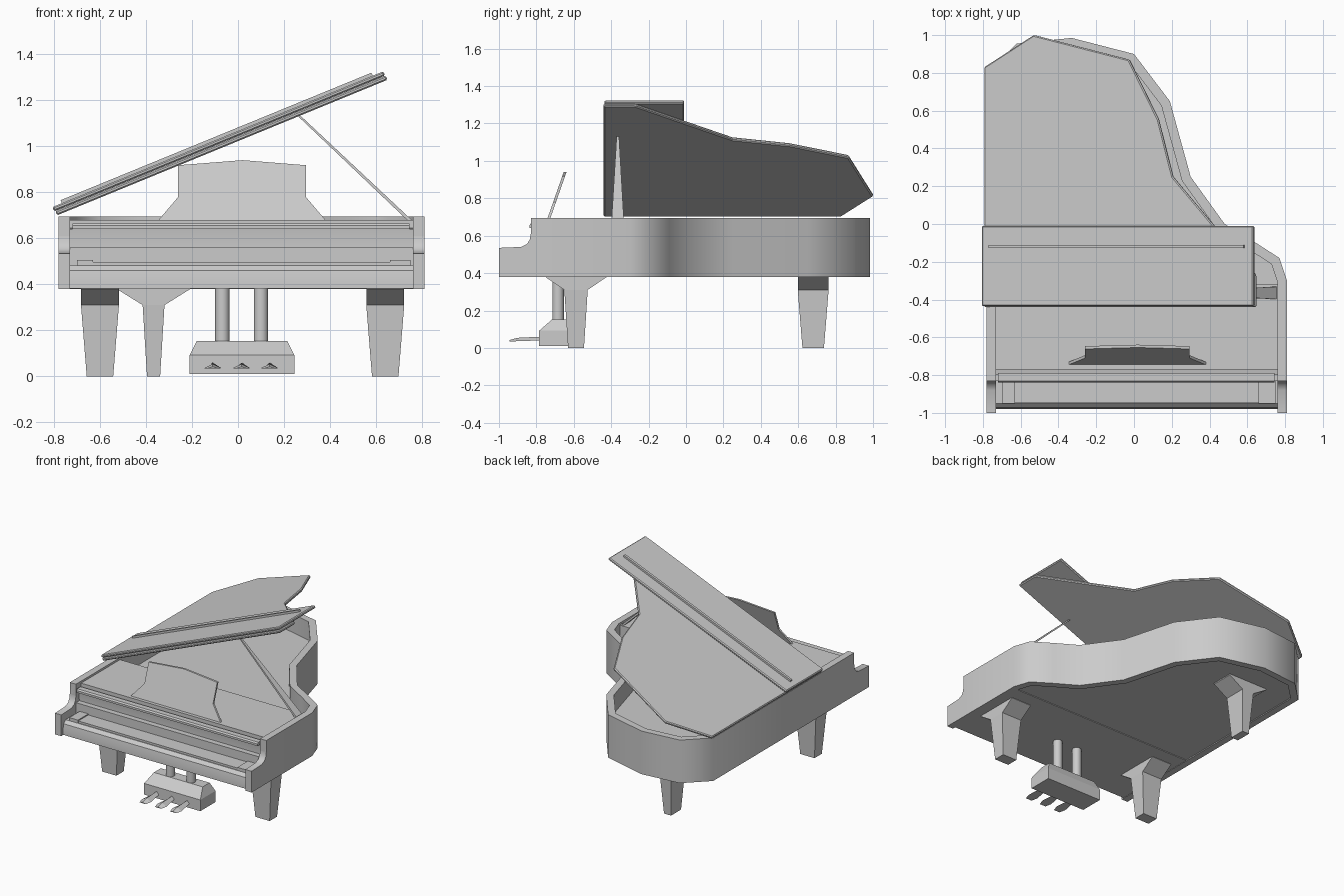
import bpy, bmesh, math
from mathutils import Vector

if "Cube" in bpy.data.objects:
    bpy.data.objects.remove(bpy.data.objects["Cube"])


def loft(name, loops, smooth=None):
    """Skin equal-length point loops and cap both ends."""
    bm = bmesh.new()
    rings = [[bm.verts.new(p) for p in loop] for loop in loops]
    n = len(rings[0])
    for a, b in zip(rings, rings[1:]):
        for i in range(n):
            j = (i + 1) % n
            bm.faces.new((a[i], a[j], b[j], b[i]))
    bm.faces.new(rings[0])
    bm.faces.new(rings[-1])
    bmesh.ops.recalc_face_normals(bm, faces=bm.faces[:])
    me = bpy.data.meshes.new(name)
    bm.to_mesh(me)
    bm.free()
    ob = bpy.data.objects.new(name, me)
    bpy.context.collection.objects.link(ob)
    if smooth:
        bpy.ops.object.select_all(action='DESELECT')
        ob.select_set(True)
        bpy.context.view_layer.objects.active = ob
        bpy.ops.object.shade_smooth_by_angle(angle=math.radians(smooth))
    return ob


def prism(name, pts, lo, hi, axis, smooth=None):
    place = {'x': lambda a, b, c: (c, a, b),
             'y': lambda a, b, c: (a, c, b),
             'z': lambda a, b, c: (a, b, c)}[axis]
    return loft(name, [[place(a, b, c) for a, b in pts] for c in (lo, hi)], smooth)


def rect(x0, x1, y0, y1):
    return [(x0, y0), (x1, y0), (x1, y1), (x0, y1)]


def rect3(x0, x1, y0, y1, z):
    return [(x, y, z) for x, y in rect(x0, x1, y0, y1)]


def inset(path, d):
    """Mitred offset of an open path toward its right side."""
    out = []
    for i, p in enumerate(path):
        dirs = []
        if i > 0:
            dirs.append((p - path[i - 1]).normalized())
        if i < len(path) - 1:
            dirs.append((path[i + 1] - p).normalized())
        normals = [Vector((t.y, -t.x)) for t in dirs]
        m = sum(normals, Vector((0, 0))).normalized()
        out.append(p + m * d / m.dot(normals[0]))
    return out


# Curved case rim
outline = [Vector(p) for p in [
    (-.78, -.83), (-.78, .80), (-.62, .955), (-.33, .985), (0, .90), (.19, .65),
    (.30, .25), (.48, 0), (.63, -.09), (.77, -.18), (.81, -.30), (.81, -.83)]]
inner = inset(outline, .05)
loft("case_rim", [[(o.x, o.y, .38), (o.x, o.y, .695), (i.x, i.y, .695), (i.x, i.y, .38)]
                  for o, i in zip(outline, inner)], 50)

# Case floor and soundboard
prism("soundboard", [tuple(p) for p in inset(outline, .045)], .388, .56, 'z')

# Case arms beside the keyboard
arm = [(-1, .38), (-1, .535), (-.88, .54), (-.85, .555), (-.835, .58), (-.83, .61),
       (-.83, .695), (-.82, .695), (-.82, .38)]
for side, x in (("left", -.78), ("right", .76)):
    prism(side + "_arm", arm, x, x + .05, 'x', 35)

# Keybed, fallboard and front deck
prism("keybed_and_deck", [(-.98, .383), (-.98, .415), (-.972, .46), (-.95, .482), (-.80, .482),
                          (-.79, .56), (-.80, .64), (-.77, .645), (-.77, .68), (-.32, .68),
                          (-.32, .383)], -.74, .77, 'x', 30)
prism("fallboard_bar", [(-.838, .64), (-.838, .655), (-.83, .665), (-.79, .665), (-.79, .64)],
      -.72, .745, 'x')
prism("keys", rect(-.63, .66, -.945, -.79), .48, .497, 'z')
prism("left_key_block", rect(-.70, -.63, -.95, -.79), .48, .505, 'z')
prism("right_key_block", rect(.66, .75, -.95, -.79), .48, .505, 'z')

# Music stand leaning back
stand = [(-.345, .68), (.38, .68), (.295, .78), (.295, .918), (.02, .94), (-.26, .918), (-.26, .78)]
loft("music_stand", [[(x, -.745 + .35 * (z - .68) + t, z) for x, z in stand] for t in (0, .015)])

# Raised lid with the front flap folded onto it
tilt = math.radians(22.3)
cos = math.cos(tilt)


def on_lid(ob, bevel=0):
    ob.location = (-.787, 0, .70)
    ob.rotation_euler = (0, -tilt, 0)
    if bevel:
        m = ob.modifiers.new("edge", 'BEVEL')
        m.width = bevel
        m.segments = 1


lid = [(-.787, -.44), (.65, -.44), (.65, -.27), (.43, -.01), (.212, .25), (.135, .555),
       (-.02, .87), (-.525, 1.0), (-.787, .83)]
on_lid(prism("lid", [((x + .787) / cos, y) for x, y in lid], 0, .02, 'z'), .006)
on_lid(prism("lid_front_flap", rect(-.005, 1.55, -.435, -.01), .021, .041, 'z'), .006)
on_lid(prism("flap_bar", rect(.04, 1.50, -.128, -.11), .04, .055, 'z'))

# Lid prop, tapering upward
loft("lid_prop", [rect3(.735, .755, -.398, -.332, .68), rect3(.262, .275, -.371, -.358, 1.13)])


# Legs with flared brackets
def leg(name, cx, cy, wide, slim, foot_wide, foot_slim, flare, along_y):
    def ring(w, s, z):
        hx, hy = (w / 2, s / 2) if along_y else (s / 2, w / 2)
        return rect3(cx - hx, cx + hx, cy - hy, cy + hy, z)
    loft(name, [ring(foot_wide, foot_slim, 0), ring(wide, slim, .31),
                ring(wide, flare, .38), ring(wide, flare, .39)])


leg("front_left_leg", -.60, -.588, .165, .125, .115, .085, .33, True)
leg("front_right_leg", .64, -.588, .165, .125, .115, .085, .33, True)
leg("back_leg", -.367, .68, .165, .095, .115, .057, .32, False)

# Pedal box, columns and pedals
loft("pedal_box", [rect3(-.21, .245, -.785, -.61, .01), rect3(-.21, .245, -.785, -.61, .092),
                   rect3(-.18, .215, -.715, -.635, .153)])
for i, x in enumerate((-.068, .10)):
    bpy.ops.mesh.primitive_cylinder_add(vertices=16, radius=.031, depth=.25,
                                        location=(x, -.684, .268))
    bpy.context.object.name = f"pedal_column_{i + 1}"
    bpy.ops.object.shade_smooth_by_angle(angle=math.radians(40))
for i, x in enumerate((-.11, .015, .137)):
    loft(f"pedal_{i + 1}", [[(x - w, y, z), (x + w, y, z), (x, y, z + h)]
                            for y, w, z, h in ((-.945, .025, .034, .008), (-.90, .038, .036, .018),
                                               (-.78, .018, .04, .02))])
